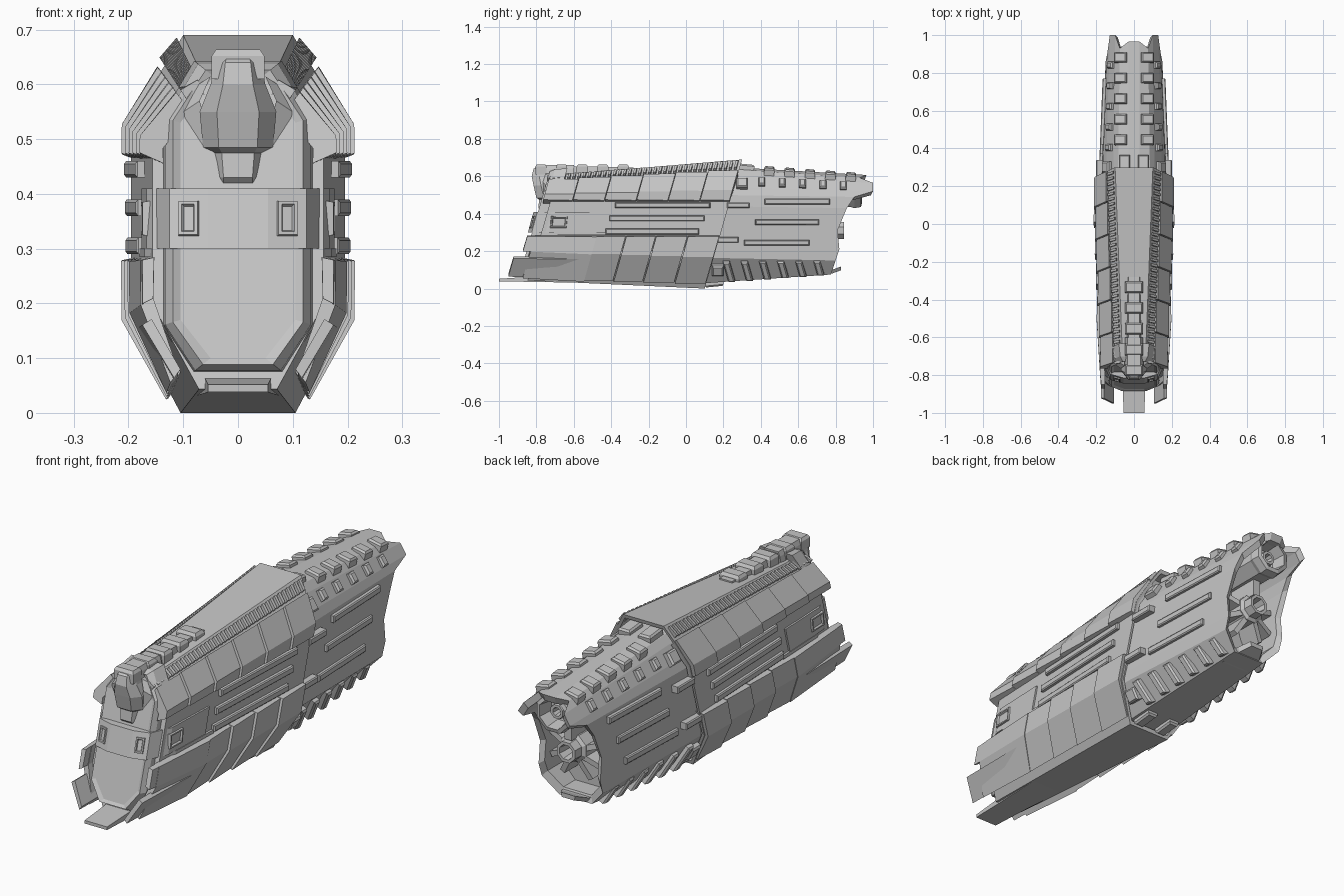
import bpy, bmesh, math
from mathutils import Vector as V

if "Cube" in bpy.data.objects:
    bpy.data.objects.remove(bpy.data.objects["Cube"])

grey = bpy.data.materials.new("hull_grey")
grey.diffuse_color = (0.56, 0.56, 0.56, 1)
grey.use_nodes = True
grey.node_tree.nodes["Principled BSDF"].inputs["Base Color"].default_value = grey.diffuse_color

def mix(a, b, f):
    return a + (b - a) * f

def build(name, lofts, mirror=False):
    """One object from several capped lofts; each loft is a list of equal-length rings."""
    bm = bmesh.new()
    for rings in lofts:
        vs = [[bm.verts.new(p) for p in r] for r in rings]
        n = len(vs[0])
        for a, b in zip(vs, vs[1:]):
            for i in range(n):
                j = (i + 1) % n
                bm.faces.new((a[i], a[j], b[j], b[i]))
        bm.faces.new(vs[0][::-1])
        bm.faces.new(vs[-1])
    bmesh.ops.recalc_face_normals(bm, faces=bm.faces)
    me = bpy.data.meshes.new(name)
    bm.to_mesh(me)
    bm.free()
    me.materials.append(grey)
    ob = bpy.data.objects.new(name, me)
    bpy.context.collection.objects.link(ob)
    if mirror:
        ob.modifiers.new("mirror", 'MIRROR').use_mirror_merge = False
    return ob

def sheared(t, x, z):
    return (x, t + 0.29 * (z - 0.345), z)

def full(half):
    """Close a right-hand half outline (points with x > 0) into a symmetric ring."""
    return list(half) + [(-p[0],) + tuple(p[1:]) for p in reversed(half)]

def pad(c, u, v, hu, hv, steps):
    """Rectangular pad on a surface; steps are (inset, height) pairs."""
    c, u, v = V(c), V(u).normalized(), V(v).normalized()
    n = u.cross(v)
    return [[c + u * (a * (hu - i)) + v * (b * (hv - i)) + n * h
             for a, b in ((-1, -1), (1, -1), (1, 1), (-1, 1))] for i, h in steps]

# Front hull core: slanted elongated octagon with recessed rear rim
def core(t, s=1.0):
    f = min((t + 0.8), 1.0)
    w = mix(.155, .195, f)
    half = [(mix(.06, .10, f), mix(.605, .69, f)), (mix(.10, .14, f), mix(.57, .625, f)),
            (w, mix(.49, .52, f)), (w, mix(.20, .17, f)), (mix(.07, .105, f), mix(.045, 0, f))]
    return full([sheared(t, x * s, .345 + (z - .345) * s) for x, z in half])
build("front_hull", [[core(-.76), core(.2), core(.2, .95), core(.15, .94)]])

# Shell strips that follow the tapering hull
def upper(f):
    w = mix(.168, .207, f)
    return [(w, .47), (w, mix(.50, .525, f)), (mix(.105, .145, f), mix(.575, .63, f))]

def lower(f):
    w = mix(.172, .207, f)
    return [(w, .28), (w, mix(.20, .17, f)), (mix(.12, .125, f), mix(.06, .03, f))]

def rail(f):
    return [(mix(.10, .138, f), mix(.582, .642, f)), (mix(.07, .108, f), mix(.60, .678, f))]

def strip(fn, t0, t1, o0, o1, thick=.035, shear=.29):
    rings = []
    for t, o in ((t0, o0), (t1, o1)):
        prof = fn(t + 0.8)
        ring = []
        for pts, d in ((prof, o), (prof[::-1], -thick)):
            for x, z in pts:
                n = V((x, (z - .345) * .6)).normalized() * d
                ring.append((x + n.x, t + shear * (z - .345), z + n.y))
        rings.append(ring)
    return rings

ups = [-.80, -.64, -.47, -.30, -.13, .04, .2]
build("upper_armour", [strip(upper, a, b - .004, .013, .004) for a, b in zip(ups, ups[1:])], True)
lows = [-.46, -.30, -.14, .03, .2]
build("lower_armour", [strip(lower, a, b - .004, .013, .004) for a, b in zip(lows, lows[1:])], True)
build("rail_ribs", [strip(rail, -.81 + i * .0265, -.797 + i * .0265, .010, .010, .02)
                    for i in range(38)], True)

# Jaw plates reaching forward below the bridge
build("jaw_plates", [strip(lower, -.79, -.46, .006, .016, .02),
                     strip(lambda f: lower(f)[:2], -.83, -.48, .004, .010, .018),
                     strip(lambda f: [(.168, .165), (.112, .07)], -.87, -.50, .008, .016, .012)], True)
build("chin_tongue", [[[(-a, y, z0), (a, y, z0), (a, y, z1), (-a, y, z1)]
                       for y, a, z0, z1 in ((-1, .055, .038, .052), (-.85, .06, .036, .062),
                                            (-.5, .08, .03, .09))]])

# Nose face: rim stepping into a flat plate
def face(t, d):
    return full([sheared(t, x + d, z + k * d) for x, z, k in
                 ((.045, .615, .8), (.105, .53, .3), (.105, .17, -.3), (.05, .10, -.8))])
build("nose_face", [[face(-.72, .035), face(-.785, .028), face(-.81, .014), face(-.802, 0)]])

# Bridge block with windows
foot = [(.055, -.845), (.125, -.825), (.167, -.73), (.176, -.48)]
build("bridge", [[full([(x, y + k, z) for x, y in foot]) for z, k in ((.30, 0), (.41, .03))]])
build("bridge_collar", [[full([(x + .004, y + .05, z) for x, y in foot]) for z in (.285, .30)],
                        [full([(x - .008, y + .09, z) for x, y in foot]) for z in (.41, .43)]])
frame = [(0, -.01), (.003, .006), (.009, .006), (.014, -.004)]
build("bridge_windows", [pad((.09, -.82, .355), (1, .28, 0), (0, .27, 1), .021, .035, frame),
                         pad((.170, -.68, .355), (.03, 1, 0), (0, .1, 1), .045, .033, frame)], True)

# Command head above the bridge
head = []
for z, hx, yf in ((.41, .05, -.77), (.43, .048, -.79), (.475, .054, -.785), (.485, .064, -.80),
                  (.55, .07, -.815), (.60, .05, -.825), (.64, .042, -.815), (.66, .034, -.785)):
    head.append(full([(hx * .55, yf, z), (hx, yf + .04, z), (hx, -.60, z)]))
build("command_head", [head])
build("head_brackets", [[[(x, y, z), (x + .03, y + .02, z - .02), (x + .03, y + .12, z - .02), (x, y + .12, z)]
                         for x, y, z in ((.05, -.77, .50), (.07, -.765, .57), (.05, -.75, .615))]], True)

# Spine ridge and blocks on the front roof
build("spine_ridge", [[full([(.03, y, z), (.04, y, z - .05)]) for y, z in ((-.72, .655), (-.28, .648))]])
build("spine_blocks", [pad((0, -.335 - i * .11, .64), (1, 0, 0), (0, 1, 0), .048, .03,
                           [(0, -.03), (0, .012), (.008, .024)]) for i in range(5)])

# Rear hull: open shell with a shaped trailing edge (x, z front; x, z, y rear)
shell = [(.03, .65, .03, .607, .965), (.085, .64, .075, .592, .93), (.11, .605, .10, .565, 1.0),
         (.15, .54, .128, .52, 1.0), (.17, .50, .142, .49, .90), (.175, .44, .15, .43, .86),
         (.175, .30, .152, .31, .81), (.175, .21, .152, .21, .82), (.175, .165, .15, .15, .80),
         (.10, .025, .08, .075, .775)]
def inner(x, z):
    return x * .86, .34 + (z - .34) * .88
front = [sheared(.14, a, b) for a, b, *_ in shell]
back = [(c, y, d) for _, _, c, d, y in shell]
lip = [(inner(c, d)[0], y - .012, inner(c, d)[1]) for _, _, c, d, y in shell]
deep = [(inner(c, d)[0], .68, inner(c, d)[1]) for _, _, c, d, y in shell]
build("rear_hull", [[full(r) for r in (front, back, lip, deep)]])

# Long raised bars on both sides
def bars(name, rows, surf, slope):
    step = [(0, -.02), (0, .012), (.005, .016)]
    build(name, [pad((surf(.5 * (a + b)), .5 * (a + b), z), (slope, 1, 0), (0, 0, 1),
                     (b - a) / 2, .015, step) for a, b, z in rows], True)
bars("front_side_bars", [(-.38, .13, .445), (-.41, .10, .375), (-.43, .07, .305)],
     lambda y: .195 + .04 * (y - .2), .04)
bars("rear_side_bars", [(.42, .77, .465), (.37, .71, .355), (.31, .66, .245)],
     lambda y: .175 - .04 * (y - .15), -.04)
bars("hull_clips", [(.22, .34, .445), (.17, .28, .26)], lambda y: .185, 0)

# Roof, shoulder and keel blocks on the rear hull
block = [(0, -.02), (0, .012), (.007, .02)]
roof, shoulder, keel = [], [], []
for i in range(5):
    y = .445 + i * .109
    g = (y - .34) / .62
    roof.append(pad((.07, y, .636 - .045 * g), (1, 0, -.2), (0, 1, -.07), .034, .027, block))
    shoulder.append(pad((mix(.130, .115, g), y - .04, mix(.572, .543, g)), (.55, 0, -.83),
                        (0, 1, 0), .024, .018, block))
for i in range(6):
    g = i / 5
    y = mix(.23, .71, g)
    keel.append(pad((mix(.137, .117, g), y, mix(.093, .113, g)), (-.47, .25, -.88), (0, 1, .0),
                    mix(.062, .045, g), .018, block))
build("roof_blocks", roof, True)
build("shoulder_blocks", shoulder, True)
build("keel_ribs", keel, True)

# Coupling brackets at the joint between the hulls
build("joint_brackets", [pad((.05, .32, .645), (1, 0, 0), (0, 1, -.1), .03, .045, block),
                         pad((.06, .15, .03), (-1, 0, 0), (0, 1, .1), .025, .05, block),
                         pad((.14, .30, .56), (.55, 0, -.83), (0, 1, 0), .03, .03, block),
                         pad((.145, .17, .10), (-.47, 0, -.88), (0, 1, 0), .03, .03, block)], True)

# Engines: octagonal nozzles made of stepped rings
def nozzle(name, z, prof, n=8):
    build(name, [[[(r * math.cos((k + .5) * math.tau / n), y, z + r * math.sin((k + .5) * math.tau / n))
                   for k in range(n)] for y, r in prof]])
nozzle("main_engine", .515, [(.66, .085), (.88, .085), (.90, .092), (.935, .086), (.94, .068),
                             (.87, .058), (.865, .04), (.91, .032), (.91, .02), (.86, .012)])
nozzle("lower_engine", .31, [(.66, .065), (.79, .065), (.80, .05), (.845, .048), (.845, .034), (.78, .026)])

# Struts bracing the lower engine inside the rear opening
def strut(ang):
    d = V((math.cos(ang), 0, math.sin(ang)))
    c = V((0, .74, .29)) + d * .10
    return pad(c, d, (0, 0, 1) if abs(d.x) > .9 else (1, 0, 0), .07, .014, [(0, -.05), (0, .05)])
build("engine_struts", [[[V((0, y, .30)) + V((math.cos(a) * r, 0, math.sin(a) * r)) + s * .012 *
                          V((-math.sin(a), 0, math.cos(a))) for r, s, y in
                          ((.04, -1, y0), (.14, -1, y0 - .02), (.14, 1, y0 - .02), (.04, 1, y0))]
                         for y0 in (.69, .79)] for a in (math.radians(d) for d in (20, -25, -60, -120, -155, 160))])
build("engine_column", [[full([(.018, y, .36), (.018, y, .46)]) for y in (.68, .83)]])

# Pointed stern lip under the engines
build("stern_lip", [[full([(a, y, z), (a * 1.2, y, z + .02)]) for y, a, z in
                     ((.68, .07, .068), (.78, .055, .08), (.83, .03, .098))]])
